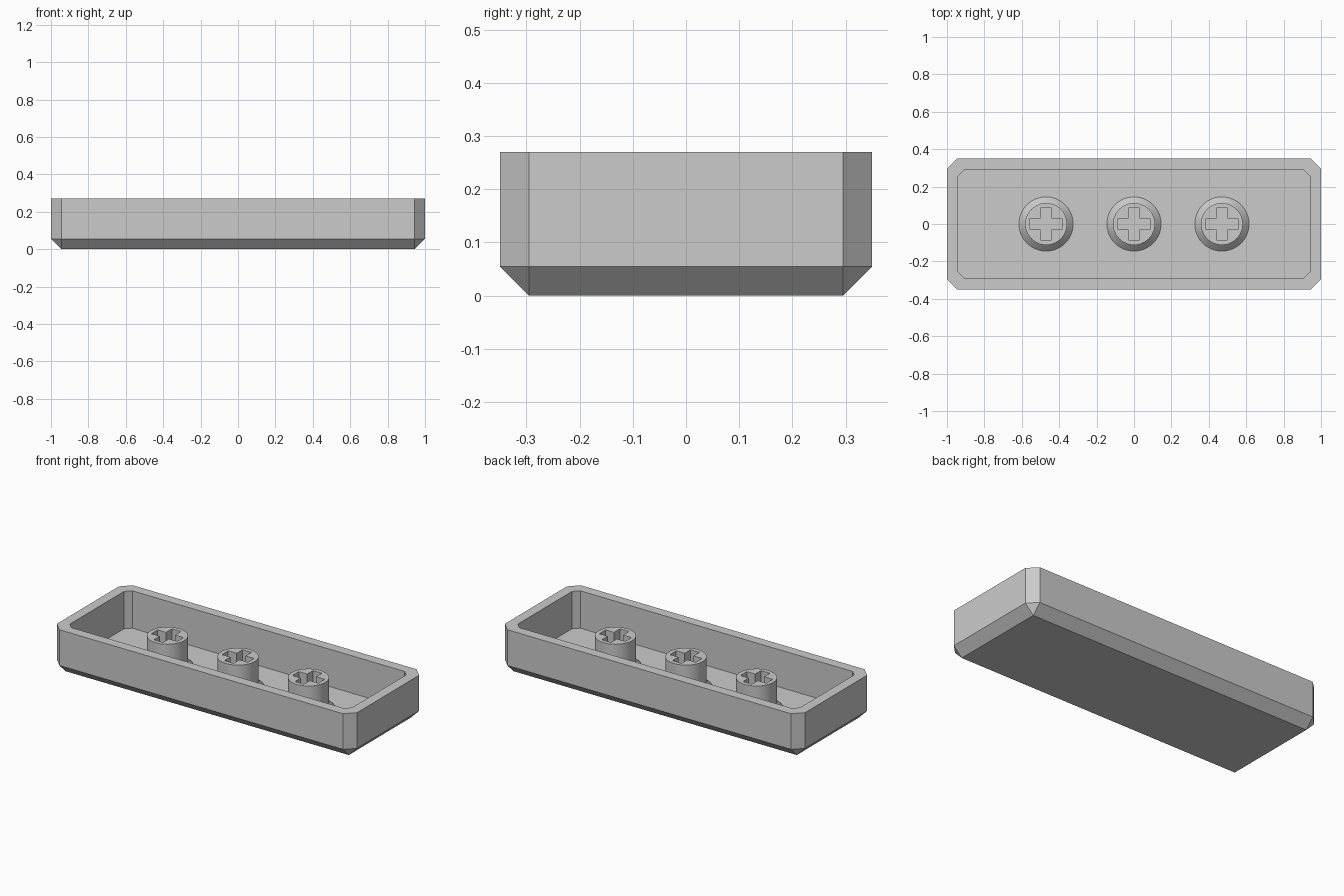
import bpy, bmesh, math
from mathutils import Matrix, Vector

cube = bpy.data.objects.get("Cube")
if cube:
    bpy.data.objects.remove(cube, do_unlink=True)

HEIGHT, FLOOR, STEM_TOP = 0.27, 0.045, 0.228

grey = bpy.data.materials.new("light grey plastic")
grey.use_nodes = True
colour = (0.6, 0.6, 0.6, 1)
grey.diffuse_color = colour
grey.node_tree.nodes["Principled BSDF"].inputs["Base Color"].default_value = colour


def add_object(name, bm):
    bmesh.ops.recalc_face_normals(bm, faces=bm.faces)
    mesh = bpy.data.meshes.new(name)
    bm.to_mesh(mesh)
    bm.free()
    mesh.materials.append(grey)
    obj = bpy.data.objects.new(name, mesh)
    bpy.context.collection.objects.link(obj)
    return obj


def box(name, half_x, half_y, z0, z1, x=0, chamfer=0, chamfer_bottom=False):
    """Box with chamfered upright edges and, if asked, bottom edges."""
    bm = bmesh.new()
    size = Matrix.Diagonal((2 * half_x, 2 * half_y, z1 - z0, 1))
    place = Matrix.Translation((x, 0, (z0 + z1) / 2))
    bmesh.ops.create_cube(bm, size=1, matrix=place @ size)
    if chamfer:
        def chosen(edge):
            a, b = (v.co.z for v in edge.verts)
            return abs(a - b) > 0.01 or (chamfer_bottom and max(a, b) < z0 + 0.01)
        bmesh.ops.bevel(bm, geom=[e for e in bm.edges if chosen(e)],
                        offset=chamfer, segments=1, affect='EDGES')
    return add_object(name, bm)


def lathe(name, x, profile, sides=48):
    """Closed round solid from (radius, height) pairs."""
    bm = bmesh.new()
    rings = []
    for r, z in profile:
        angles = [2 * math.pi * i / sides for i in range(sides)]
        rings.append([bm.verts.new((x + r * math.cos(a), r * math.sin(a), z)) for a in angles])
    for low, high in zip(rings, rings[1:]):
        for i in range(sides):
            j = (i + 1) % sides
            bm.faces.new((low[i], low[j], high[j], high[i]))
    bm.faces.new(rings[0])
    bm.faces.new(rings[-1])
    return add_object(name, bm)


def activate(obj):
    bpy.ops.object.select_all(action='DESELECT')
    obj.select_set(True)
    bpy.context.view_layer.objects.active = obj


def cut(obj, cutter):
    cutter.hide_render = True
    mod = obj.modifiers.new("cut", 'BOOLEAN')
    mod.operation, mod.solver, mod.object = 'DIFFERENCE', 'EXACT', cutter
    activate(obj)
    bpy.ops.object.modifier_apply(modifier=mod.name)
    bpy.data.objects.remove(cutter, do_unlink=True)


# Hollow chamfered shell
shell = box("shell", 1, 0.35, 0, HEIGHT, chamfer=0.055, chamfer_bottom=True)
cut(shell, box("cavity", 0.94, 0.29, FLOOR, HEIGHT + 0.1, chamfer=0.033))

# Round stems with flared feet and cross-shaped sockets
for name, x in (("right", -0.47), ("middle", 0), ("left", 0.47)):
    stem = lathe(name + "_stem", x, [(0.145, FLOOR - 0.01), (0.145, FLOOR),
                                     (0.112, FLOOR + 0.033), (0.112, STEM_TOP)])
    for half_x, half_y in ((0.086, 0.03), (0.03, 0.086)):
        cut(stem, box("socket", half_x, half_y, FLOOR, HEIGHT + 0.1, x))
    activate(stem)
    bpy.ops.object.shade_smooth_by_angle(angle=math.radians(30))
